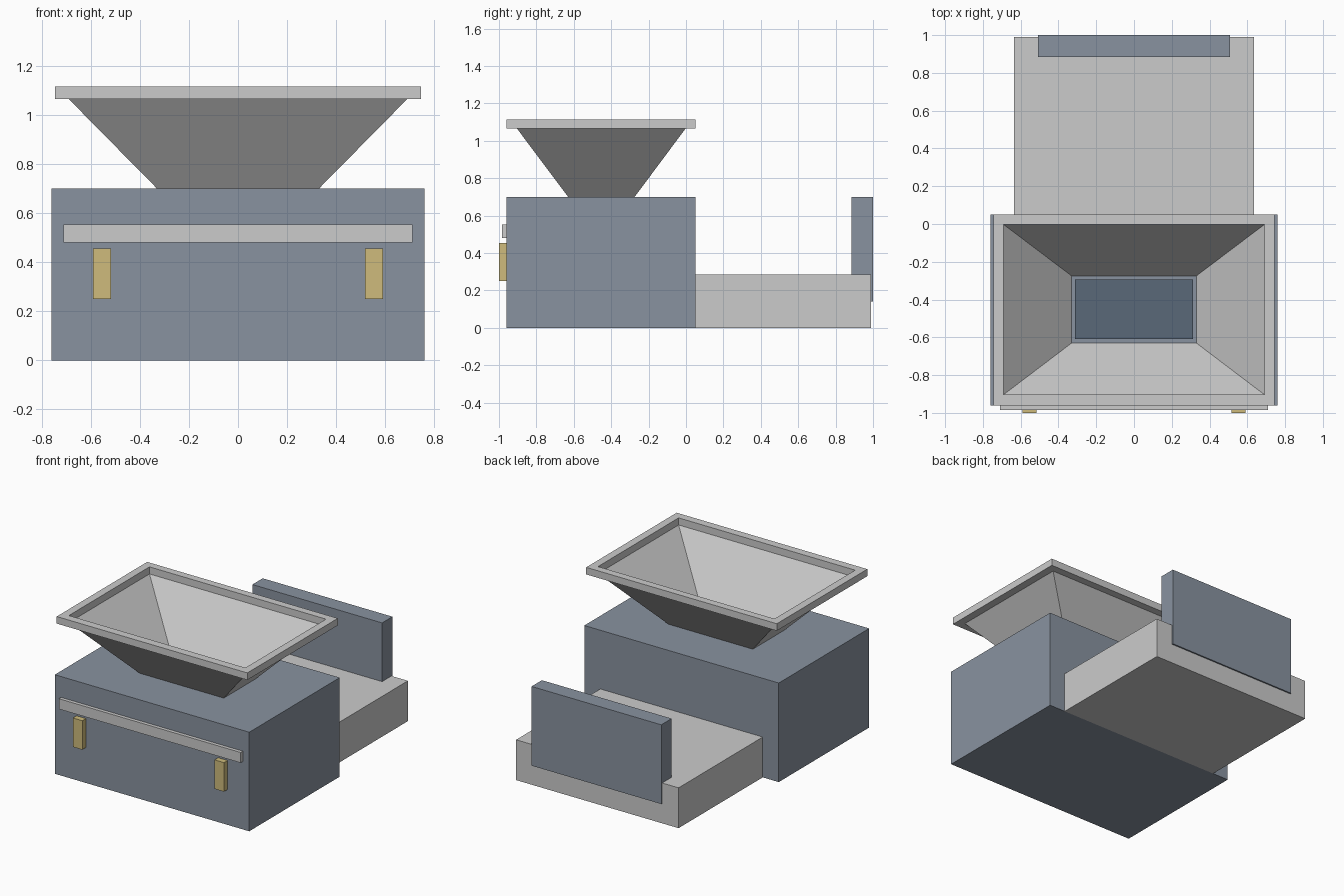
import bpy, bmesh

if "Cube" in bpy.data.objects:
    bpy.data.objects.remove(bpy.data.objects["Cube"])


def material(name, rgb):
    m = bpy.data.materials.new(name)
    m.diffuse_color = (*rgb, 1)
    m.use_nodes = True
    m.node_tree.nodes["Principled BSDF"].inputs["Base Color"].default_value = m.diffuse_color
    return m


STEEL_BLUE = material("blue_grey", (0.25, 0.29, 0.35))
BRASS = material("brass", (0.62, 0.50, 0.20))
DARK = material("dark_blue", (0.10, 0.14, 0.19))


def finish(name, bm, mat=None):
    mesh = bpy.data.meshes.new(name)
    bm.to_mesh(mesh)
    bm.free()
    ob = bpy.data.objects.new(name, mesh)
    bpy.context.collection.objects.link(ob)
    if mat:
        mesh.materials.append(mat)
    return ob


def box(name, x, y, z, mat=None):
    """Box from (min, max) ranges on each axis."""
    bm = bmesh.new()
    bmesh.ops.create_cube(bm, size=1)
    for v in bm.verts:
        v.co = [r[0] if c < 0 else r[1] for r, c in zip((x, y, z), v.co)]
    return finish(name, bm, mat)


def loft(name, rings, closed=False, mat=None):
    """Skin rectangular rings (half width, y min, y max, z)."""
    bm = bmesh.new()
    loops = [[bm.verts.new(p) for p in
              ((-w, a, z), (w, a, z), (w, b, z), (-w, b, z))]
             for w, a, b, z in rings]
    pairs = list(zip(loops, loops[1:]))
    if closed:
        pairs.append((loops[-1], loops[0]))
    for lo, hi in pairs:
        for i in range(4):
            j = (i + 1) % 4
            bm.faces.new((lo[i], lo[j], hi[j], hi[i]))
    return finish(name, bm, mat)


# Main housing, rear tray and upright back plate
box("housing", (-0.76, 0.76), (-0.96, 0.05), (0, 0.70), STEEL_BLUE)
box("rear_tray", (-0.635, 0.635), (0.05, 0.99), (0, 0.285))
box("back_plate", (-0.507, 0.507), (0.885, 1.0), (0.14, 0.70), STEEL_BLUE)

# Hopper: open thin funnel with a rectangular rim and dark outlet
loft("hopper_funnel", [(0.33, -0.63, -0.275, 0.70), (0.69, -0.903, -0.003, 1.065)])
loft("hopper_rim", [(0.69, -0.903, -0.003, 1.065), (0.745, -0.96, 0.05, 1.065),
                    (0.745, -0.96, 0.05, 1.115), (0.69, -0.903, -0.003, 1.115)],
     closed=True)
box("hopper_outlet", (-0.312, 0.312), (-0.61, -0.295), (0.695, 0.708), DARK)

# Front strip and the two latches below it
box("front_strip", (-0.71, 0.71), (-0.985, -0.96), (0.48, 0.553))
for side, x in (("left", -0.554), ("right", 0.554)):
    box(f"{side}_latch", (x - 0.037, x + 0.037), (-1.0, -0.96), (0.25, 0.455), BRASS)
